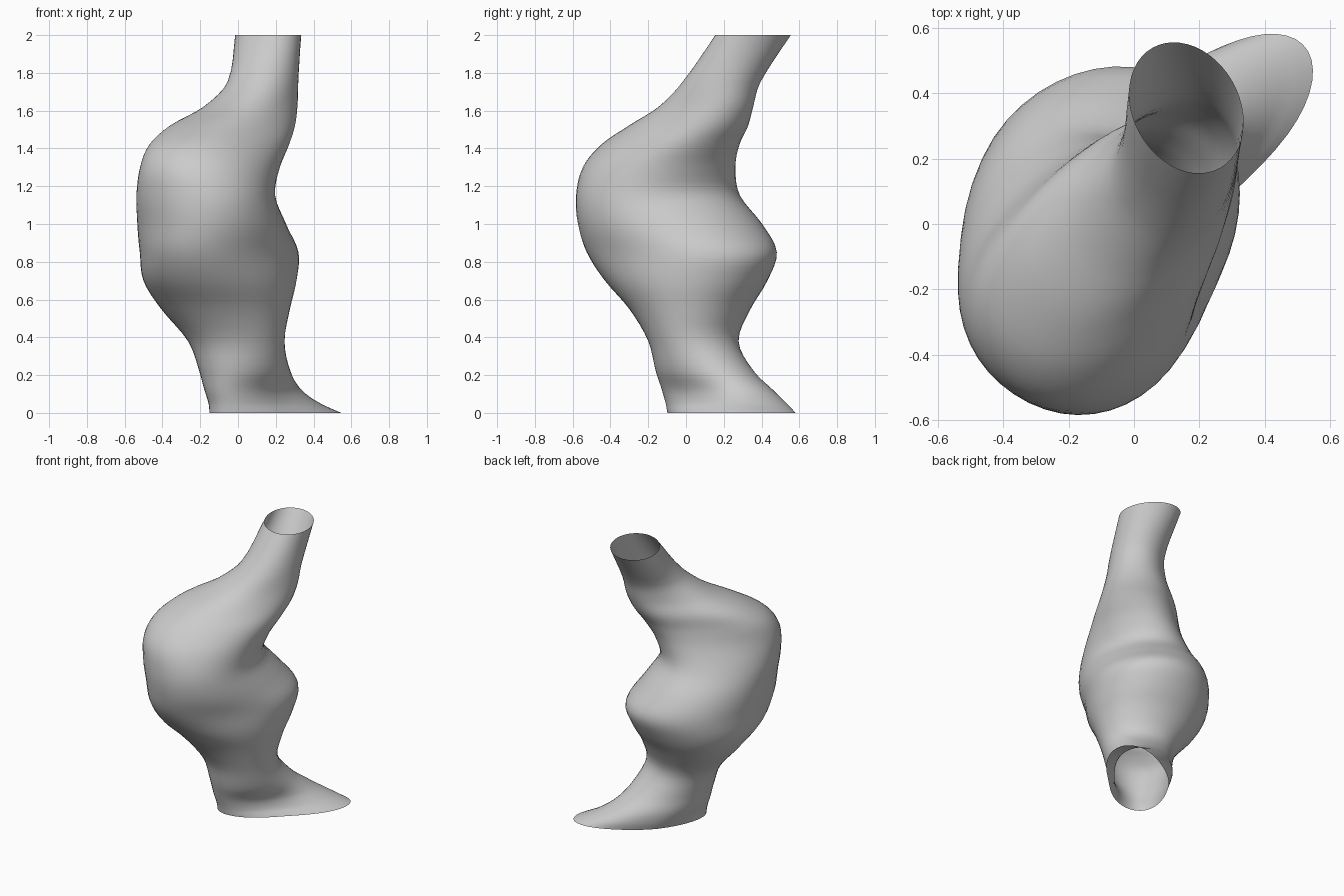
import bpy
import bmesh
from math import acos, cos, pi, tau
from mathutils import Vector

SIDES = 48
STEPS = 4

cube = bpy.data.objects.get("Cube")
if cube:
    bpy.data.objects.remove(cube, do_unlink=True)

# Cross-sections: height, left, right, front, back, diagonal lean,
# then pushes of the back right, back left and front left corners
SECTIONS = [
    (0, -.15, .508, -.1, .54, .6, .02, .06, -.03),
    (.05, -.155, .398, -.11, .495, .53, .02, .06, -.03),
    (.12, -.177, .31, -.13, .435, .4, .01, .045, -.02),
    (.22, -.205, .268, -.16, .35, .2, 0, .02, 0),
    (.38, -.265, .25, -.2, .282, 0, 0, -.01, 0),
    (.55, -.4, .275, -.3, .335, .02, .02, 0, 0),
    (.7, -.49, .31, -.43, .42, .15, .04, 0, 0),
    (.85, -.51, .324, -.53, .47, .2, .045, 0, -.02),
    (1, -.53, .255, -.572, .4, .08, .01, 0, 0),
    (1.15, -.55, .19, -.575, .3, .02, -.04, 0, .02),
    (1.3, -.535, .22, -.55, .275, .1, -.07, .01, -.01),
    (1.42, -.485, .268, -.46, .285, .15, -.07, .025, -.045),
    (1.52, -.375, .298, -.315, .325, .15, -.06, .03, -.05),
    (1.62, -.195, .312, -.155, .355, .08, -.045, .025, -.035),
    (1.75, -.062, .32, -.025, .395, 0, -.015, .01, -.015),
    (2, -.015, .335, .155, .555, -.22, 0, 0, 0),
]
CORNERS = [Vector(c).normalized() for c in ((-1, 1, 0), (1, 1, 0), (1, -1, 0))]


def slope(i):
    """Rate of change of every section value at section i."""
    a, b = SECTIONS[max(i - 1, 0)], SECTIONS[min(i + 1, len(SECTIONS) - 1)]
    return [(q - p) / (b[0] - a[0]) for p, q in zip(a, b)]


def blend(i, t):
    """Smooth section between section i and the next one."""
    a, b = SECTIONS[i], SECTIONS[i + 1]
    gap = b[0] - a[0]
    ease = t * t * (3 - 2 * t)
    out, into = gap * t * (1 - t) ** 2, gap * t * t * (t - 1)
    return [p + (q - p) * ease + out * m + into * n
            for p, q, m, n in zip(a, b, slope(i), slope(i + 1))]


def ring_points(section):
    """Slanted ellipse that fits the section's extents, with pushed corners."""
    z, left, right, front, back, lean, *pushes = section
    phase = acos(lean)
    middle = Vector(((left + right) / 2, (front + back) / 2, z))
    half_x, half_y = (right - left) / 2, (back - front) / 2
    # Start every ring at the same compass direction so the columns do not twist
    start = phase / 2 - pi / 4
    points = []
    for k in range(SIDES):
        t = start + tau * k / SIDES
        spoke = Vector((half_x * cos(t), half_y * cos(t - phase), 0))
        heading = spoke.normalized()
        point = middle + spoke
        for corner, push in zip(CORNERS, pushes):
            point += corner * push * max(0, heading.dot(corner)) ** 2
        points.append(point)
    return points


# Open skin lofted through all sections
bm = bmesh.new()
sections = [blend(i, s / STEPS) for i in range(len(SECTIONS) - 1) for s in range(STEPS)]
sections.append(SECTIONS[-1])
rings = [[bm.verts.new(p) for p in ring_points(s)] for s in sections]
for low, high in zip(rings, rings[1:]):
    for k in range(SIDES):
        n = (k + 1) % SIDES
        bm.faces.new((low[k], low[n], high[n], high[k])).smooth = True

mesh = bpy.data.meshes.new("bulging_tube")
bm.to_mesh(mesh)
bm.free()
tube = bpy.data.objects.new("bulging_tube", mesh)
bpy.context.collection.objects.link(tube)

# Plain grey surface
grey = bpy.data.materials.new("plain grey")
grey.use_nodes = True
colour = (.6, .6, .6, 1)
grey.diffuse_color = colour
grey.node_tree.nodes["Principled BSDF"].inputs["Base Color"].default_value = colour
mesh.materials.append(grey)
